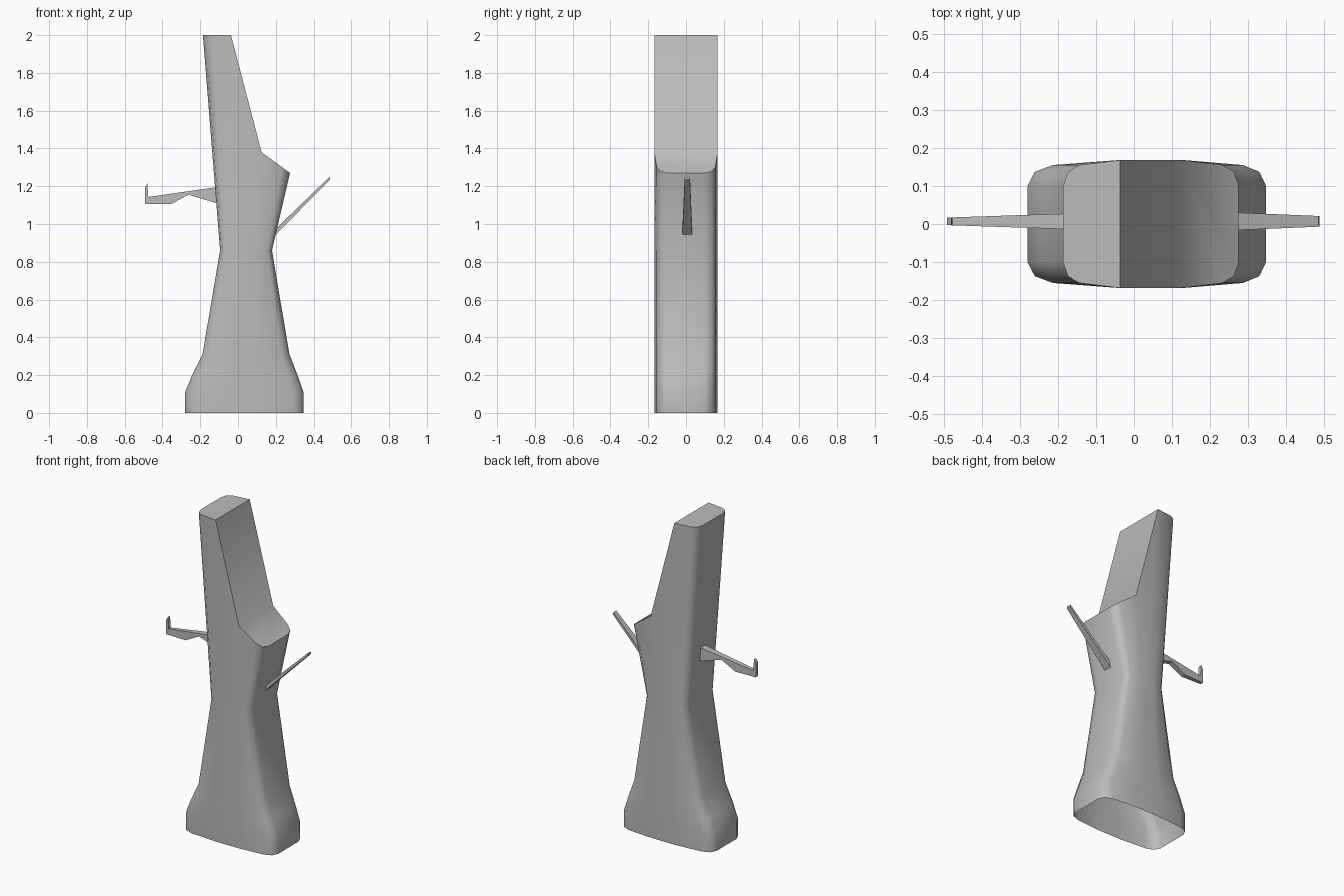
import bpy, bmesh, math

cube = bpy.data.objects.get("Cube")
if cube:
    bpy.data.objects.remove(cube, do_unlink=True)

grey = bpy.data.materials.new("plain grey")
grey.use_nodes = True
GREY = (0.5, 0.5, 0.5, 1)
grey.diffuse_color = GREY
grey.node_tree.nodes["Principled BSDF"].inputs["Base Color"].default_value = GREY


def finish(bm, name, angle):
    bmesh.ops.recalc_face_normals(bm, faces=bm.faces)
    mesh = bpy.data.meshes.new(name)
    bm.to_mesh(mesh)
    bm.free()
    mesh.materials.append(grey)
    ob = bpy.data.objects.new(name, mesh)
    bpy.context.collection.objects.link(ob)
    bpy.ops.object.select_all(action="DESELECT")
    ob.select_set(True)
    bpy.context.view_layer.objects.active = ob
    bpy.ops.object.shade_smooth_by_angle(angle=math.radians(angle))
    return ob


# Rounded side of a section: (share of the way in to the flat middle, half depth)
CORNER = [(0, 0.1), (0.08, 0.137), (0.28, 0.155), (1, 0.168)]


def section(left, flat_left, flat_right, right):
    """Closed outline, starting on the left at the front and ending on the left at the back."""
    front = [(left + t * (flat_left - left), -y) for t, y in CORNER]
    front += [(right + t * (flat_right - right), -y) for t, y in reversed(CORNER)]
    return front + [(x, -y) for x, y in reversed(front)]


def shoulder(x):
    return 1.38 - 0.733 * (x - 0.125)


# Trunk: open at the bottom, lofted through the levels
levels = [
    (0, -0.28, -0.04, 0.13, 0.347),
    (0.11, -0.28, -0.04, 0.13, 0.347),
    (0.2, -0.243, -0.04, 0.13, 0.315),
    (0.31, -0.188, -0.03, 0.12, 0.272),
    (0.86, -0.095, 0.0, 0.09, 0.18),
]
bm = bmesh.new()
rings = [[bm.verts.new((x, y, z)) for x, y in section(*xs)] for z, *xs in levels]
# Top ring: tall stump on the left, low sloping shoulder on the right
rings.append([bm.verts.new((x, y, shoulder(x) if x > 0 else 2))
              for x, y in section(-0.186, -0.037, 0.125, 0.275)])
for low, high in zip(rings, rings[1:]):
    for i in range(len(low)):
        j = (i + 1) % len(low)
        bm.faces.new((low[i], low[j], high[j], high[i]))
# Stump top, slanted cut and shoulder
n = len(CORNER)
top = rings[-1]
bm.faces.new(top[:n] + top[-n:])
bm.faces.new((top[n - 1], top[n], top[-n - 1], top[-n]))
bm.faces.new(top[n:-n])
finish(bm, "trunk", 50)


def branch(name, outline, root, tip, y=0.007):
    """Side outline given depth, tapering from root (x, half width) to tip."""
    bm = bmesh.new()
    sides = []
    for s in (-1, 1):
        ring = []
        for x, z in outline:
            t = (x - root[0]) / (tip[0] - root[0])
            ring.append(bm.verts.new((x, y + s * (root[1] + t * (tip[1] - root[1])), z)))
        bm.faces.new(ring)
        sides.append(ring)
    a, b = sides
    for i in range(len(a)):
        j = (i + 1) % len(a)
        bm.faces.new((a[i], a[j], b[j], b[i]))
    return finish(bm, name, 20)


# Crooked branch with an upturned end
branch("right_branch",
       [(-0.08, 1.1), (-0.08, 1.2), (-0.475, 1.143), (-0.48, 1.215), (-0.492, 1.195),
        (-0.492, 1.105), (-0.355, 1.105), (-0.262, 1.155)],
       (-0.19, 0.02), (-0.49, 0.01))
# Thin straight branch
branch("left_branch",
       [(0.18, 0.94), (0.2, 0.945), (0.488, 1.235), (0.485, 1.25), (0.2, 0.975)],
       (0.2, 0.026), (0.488, 0.014))
